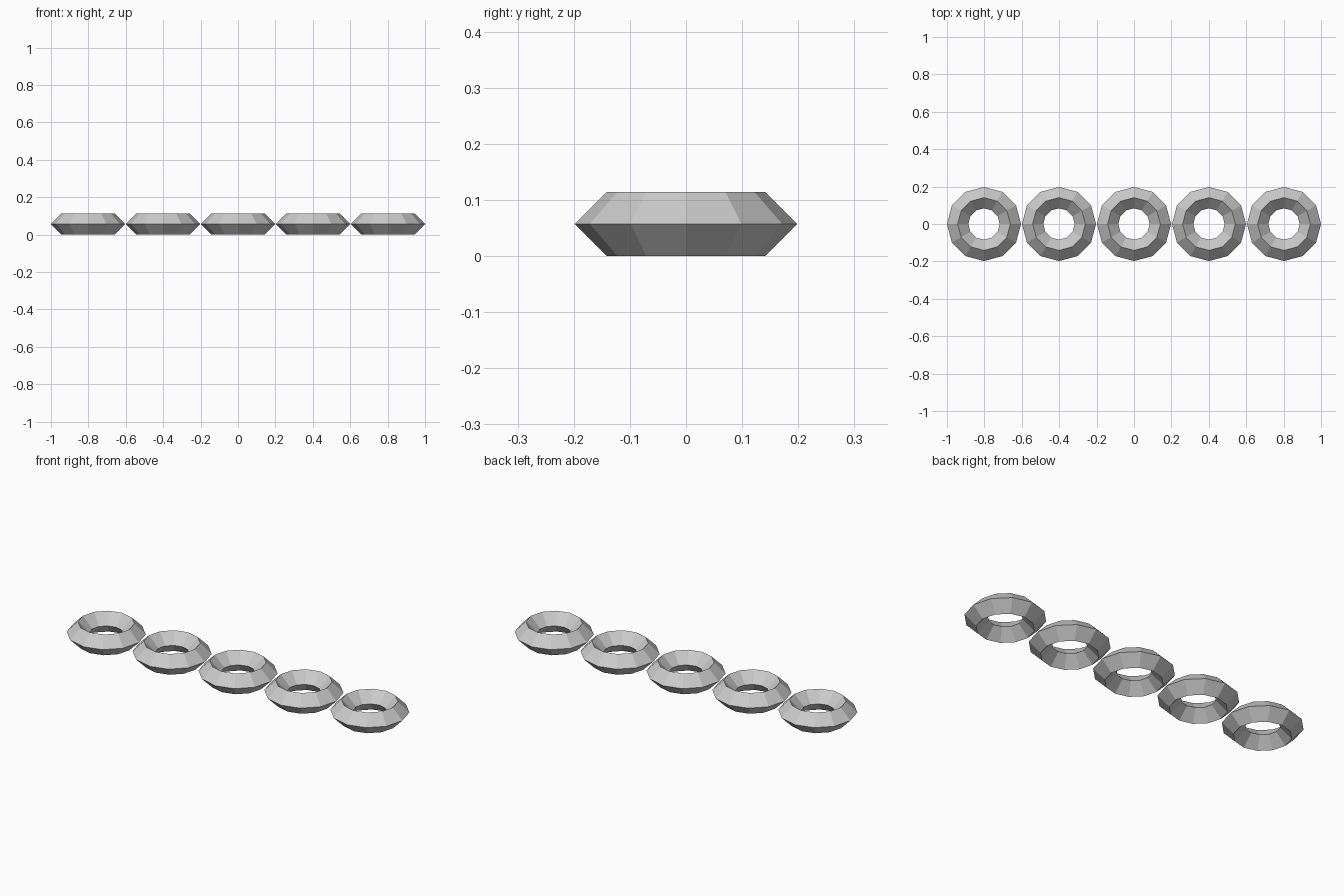
import bpy

if "Cube" in bpy.data.objects:
    bpy.data.objects.remove(bpy.data.objects["Cube"])

MAJOR, MINOR = 0.141, 0.057
OUTER = MAJOR + MINOR
SPACING = (1.0 - OUTER) / 2

grey = bpy.data.materials.new("plain grey")
grey.diffuse_color = (0.6, 0.6, 0.6, 1)
grey.use_nodes = True
grey.node_tree.nodes["Principled BSDF"].inputs["Base Color"].default_value = grey.diffuse_color

# Row of five low-poly rings with a diamond cross-section
for i in range(5):
    bpy.ops.mesh.primitive_torus_add(
        major_segments=12, minor_segments=4,
        major_radius=MAJOR, minor_radius=MINOR,
        location=((i - 2) * SPACING, 0, MINOR))
    ring = bpy.context.object
    ring.name = f"ring_{i + 1}"
    ring.data.materials.append(grey)
    bpy.ops.object.shade_flat()
